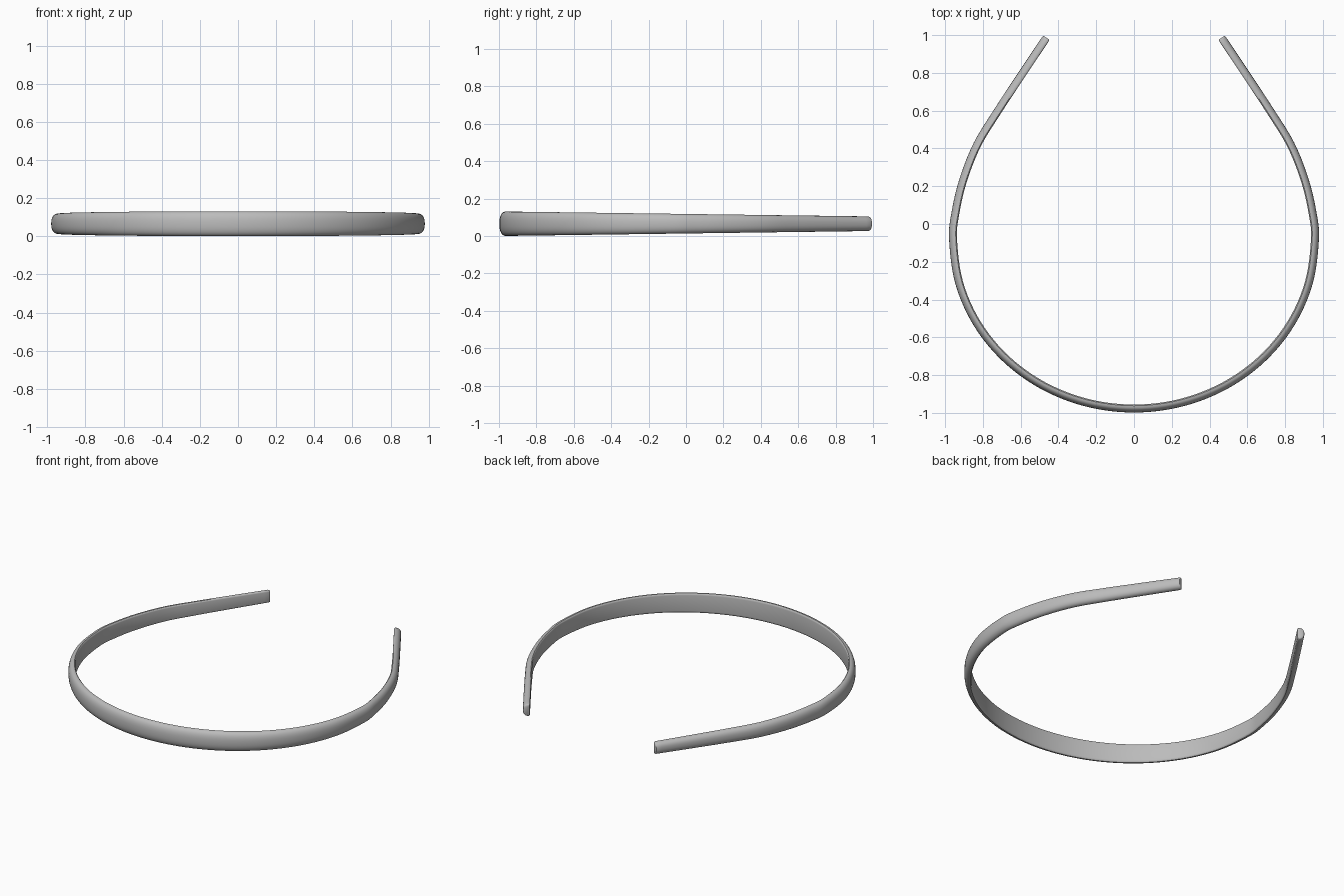
import bpy, bmesh, math
from mathutils import Vector

cube = bpy.data.objects.get("Cube")
if cube:
    bpy.data.objects.remove(cube)

MID_Z = 0.066
HALF_THICK = 0.021

grey = bpy.data.materials.new("plain grey")
grey.use_nodes = True
colour = (0.5, 0.5, 0.5, 1)
grey.diffuse_color = colour
grey.node_tree.nodes["Principled BSDF"].inputs["Base Color"].default_value = colour


def catmull(p, steps):
    """Smooth path through the points, with straight run-outs at both ends."""
    p = [2 * p[0] - p[1]] + p + [2 * p[-1] - p[-2]]
    path = []
    for a, b, c, d in zip(p, p[1:], p[2:], p[3:]):
        for i in range(steps):
            t = i / steps
            path.append(0.5 * (2 * b + (c - a) * t + (2 * a - 5 * b + 4 * c - d) * t ** 2
                               + (3 * b - a - 3 * c + d) * t ** 3))
    return path + [p[-2]]


# Half of the centre line: elliptical front, then the arm closing in to its tip
half = [Vector((0.958 * math.sin(a), -0.08 - 0.897 * math.cos(a)))
        for a in (math.radians(15 * i) for i in range(1, 7))]
half += [Vector(p) for p in ((0.945, 0.06), (0.905, 0.23), (0.83, 0.42),
                             (0.72, 0.6), (0.595, 0.79), (0.464, 0.986))]
mirrored = [Vector((-v.x, v.y)) for v in reversed(half)]
path = catmull(mirrored + [Vector((0, -0.977))] + half, 6)

# D-shaped section: flat inside, domed outside (depth, height as fractions)
section = [(-1, -0.8), (-1, 0.8), (-0.93, 0.92)]
for i in range(17):
    a = math.pi / 2 - math.pi * i / 16
    c, s = max(math.cos(a), 0), math.sin(a)
    section.append((-0.7 + 1.7 * c ** 0.85, math.copysign(abs(s) ** 0.85, s)))
section.append((-0.93, -0.92))

bm = bmesh.new()


def add_ring(centre, tangent, inset=0.0):
    outward = Vector((tangent.y, -tangent.x))
    half_height = 0.0655 - 0.0133 * (centre.y + 1)
    ring = []
    for d, h in section:
        xy = centre + outward * d * (HALF_THICK - inset)
        ring.append(bm.verts.new((xy.x, xy.y, MID_Z + h * (half_height - inset))))
    return ring


# Sweep the section along the path, with softened tips
rings = []
last = len(path) - 1
for i, point in enumerate(path):
    tangent = (path[min(i + 1, last)] - path[max(i - 1, 0)]).normalized()
    if i == 0:
        rings.append(add_ring(point, tangent, 0.007))
        rings.append(add_ring(point + tangent * 0.003, tangent, 0.002))
        rings.append(add_ring(point + tangent * 0.009, tangent))
    elif i == last:
        rings.append(add_ring(point - tangent * 0.009, tangent))
        rings.append(add_ring(point - tangent * 0.003, tangent, 0.002))
        rings.append(add_ring(point, tangent, 0.007))
    else:
        rings.append(add_ring(point, tangent))

n = len(section)
for r, s in zip(rings, rings[1:]):
    for j in range(n):
        k = (j + 1) % n
        bm.faces.new((r[j], r[k], s[k], s[j]))
bm.faces.new(rings[0])
bm.faces.new(rings[-1])
bmesh.ops.recalc_face_normals(bm, faces=bm.faces)

mesh = bpy.data.meshes.new("headband")
bm.to_mesh(mesh)
bm.free()
mesh.materials.append(grey)
band = bpy.data.objects.new("headband", mesh)
bpy.context.collection.objects.link(band)

bpy.ops.object.select_all(action="DESELECT")
band.select_set(True)
bpy.context.view_layer.objects.active = band
bpy.ops.object.shade_smooth_by_angle(angle=math.radians(40))
